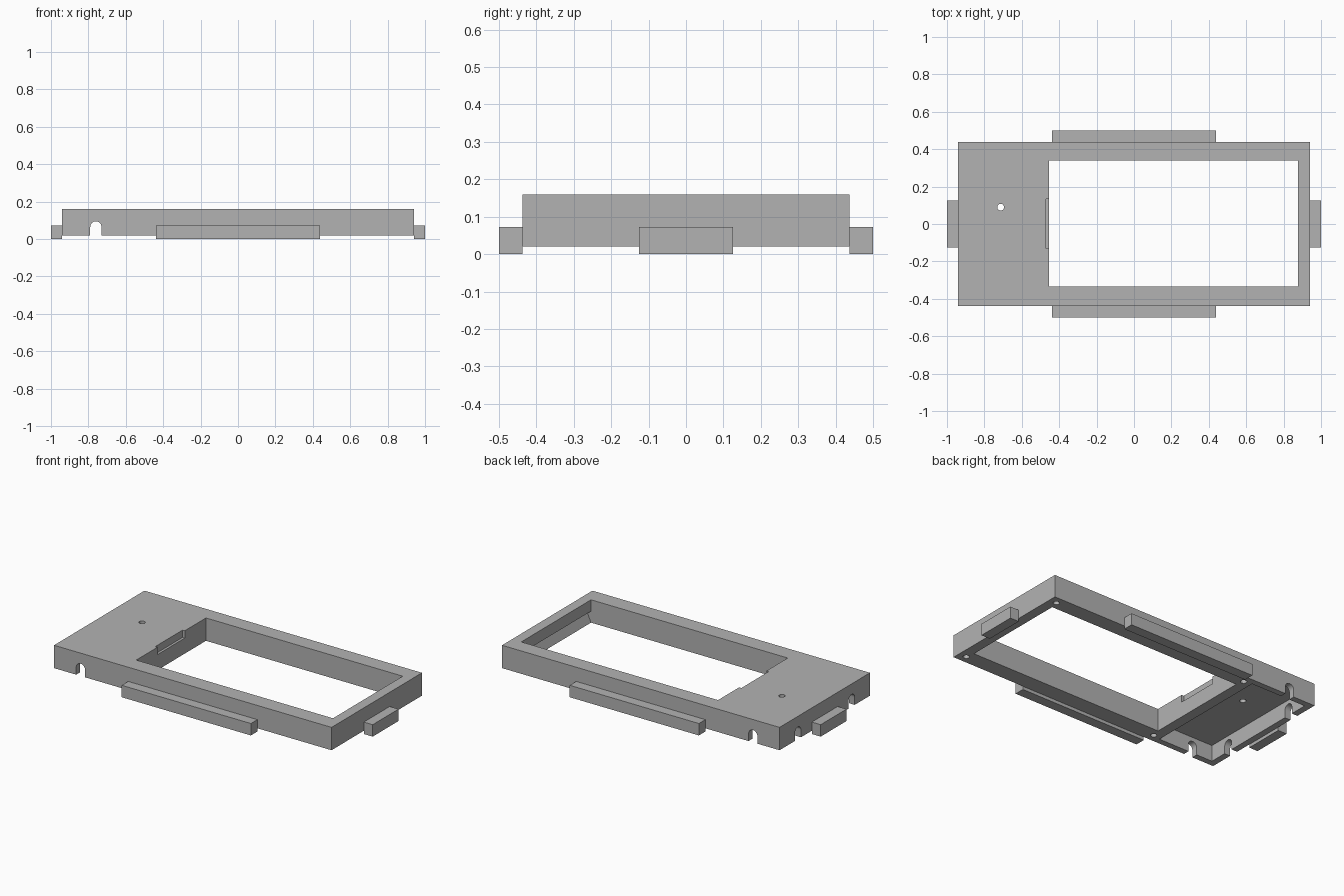
import bpy
import bmesh
import math

cube = bpy.data.objects.get("Cube")
if cube:
    bpy.data.objects.remove(cube, do_unlink=True)

GREY = (0.45, 0.45, 0.45, 1.0)
grey = bpy.data.materials.new("plain grey")
grey.use_nodes = True
grey.diffuse_color = GREY
grey.node_tree.nodes["Principled BSDF"].inputs["Base Color"].default_value = GREY


def prism(name, points, direction):
    """Extrude a closed planar outline along a direction."""
    bm = bmesh.new()
    face = bm.faces.new([bm.verts.new(p) for p in points])
    grown = bmesh.ops.extrude_face_region(bm, geom=[face])["geom"]
    verts = [v for v in grown if isinstance(v, bmesh.types.BMVert)]
    bmesh.ops.translate(bm, verts=verts, vec=direction)
    bmesh.ops.recalc_face_normals(bm, faces=bm.faces)
    mesh = bpy.data.meshes.new(name)
    bm.to_mesh(mesh)
    bm.free()
    mesh.materials.append(grey)
    obj = bpy.data.objects.new(name, mesh)
    bpy.context.collection.objects.link(obj)
    return obj


def box(name, x0, x1, y0, y1, z0, z1):
    outline = [(x0, y0, z0), (x1, y0, z0), (x1, y1, z0), (x0, y1, z0)]
    return prism(name, outline, (0, 0, z1 - z0))


def cylinder(name, x, y, z0, z1, radius=0.018, sides=24):
    turn = [2 * math.pi * i / sides for i in range(sides)]
    ring = [(x + radius * math.cos(a), y + radius * math.sin(a), z0) for a in turn]
    return prism(name, ring, (0, 0, z1 - z0))


def arch(name, centre, along_x):
    """Round-topped cable opening, cut through one outer wall."""
    r, spring = 0.03, 0.065
    profile = [(-r, -0.02), (r, -0.02)]
    profile += [(r * math.cos(math.pi * i / 12), spring + r * math.sin(math.pi * i / 12))
                for i in range(13)]
    cx, cy = centre
    if along_x:
        return prism(name, [(cx - 0.035, cy + u, z) for u, z in profile], (0.07, 0, 0))
    return prism(name, [(cx + u, cy - 0.035, z) for u, z in profile], (0, 0.07, 0))


HX, HY, LOW, TOP = 0.94, 0.4375, 0.02, 0.16
WX0, WX1, WY0, WY1 = -0.455, 0.878, -0.335, 0.34
body = box("frame_body", -HX, HX, -HY, HY, LOW, TOP)

# Window opening, underside pocket, and slot in the window's edge
cutters = [
    box("window_cutter", WX0, WX1, WY0, WY1, -0.1, 0.3),
    box("pocket_cutter", -0.90, -0.52, -0.40, 0.40, -0.1, 0.12),
    box("slot_cutter", -0.47, -0.40, -0.13, 0.135, 0.115, 0.3),
]

# Wedge-shaped groove in the end wall of the window
groove = [(WX1 - 0.03, WY0, 0.09), (WX1 + 0.032, WY0, 0.09),
          (WX1, WY0, LOW), (WX1 - 0.03, WY0, LOW)]
cutters.append(prism("groove_cutter", groove, (0, WY1 - WY0, 0)))

# Indicator hole and blind screw holes
cutters.append(cylinder("indicator_cutter", -0.713, 0.09, 0.05, 0.3))
for x in (-0.468, 0.889):
    for y in (-0.389, 0.389):
        cutters.append(cylinder("screw_cutter", x, y, -0.05, 0.12))

# Cable openings in three walls
for s in (-1, 1):
    cutters.append(arch("side_arch_cutter", (-0.76, s * 0.425), False))
    cutters.append(arch("end_arch_cutter", (-0.925, s * 0.26), True))

# Apply the cuts in turn, then discard the cutters
for cutter in cutters:
    cutter.hide_render = True
    mod = body.modifiers.new("cut", 'BOOLEAN')
    mod.operation = 'DIFFERENCE'
    mod.solver = 'EXACT'
    mod.object = cutter
bpy.context.view_layer.update()
graph = bpy.context.evaluated_depsgraph_get()
cut_mesh = bpy.data.meshes.new_from_object(body.evaluated_get(graph))
body.modifiers.clear()
body.data = cut_mesh
for cutter in cutters:
    bpy.data.objects.remove(cutter, do_unlink=True)

# Mounting tabs around the outside
TAB = 0.073
box("front_tab", -0.4375, 0.4375, -0.5, -HY, 0, TAB)
box("back_tab", -0.4375, 0.4375, HY, 0.5, 0, TAB)
box("left_tab", HX, 1.0, -0.125, 0.125, 0, TAB)
box("right_tab", -1.0, -HX, -0.125, 0.125, 0, TAB)

# Smooth the small curved walls while keeping edges sharp
bpy.ops.object.select_all(action='DESELECT')
body.select_set(True)
bpy.context.view_layer.objects.active = body
bpy.ops.object.shade_smooth_by_angle(angle=math.radians(30))
